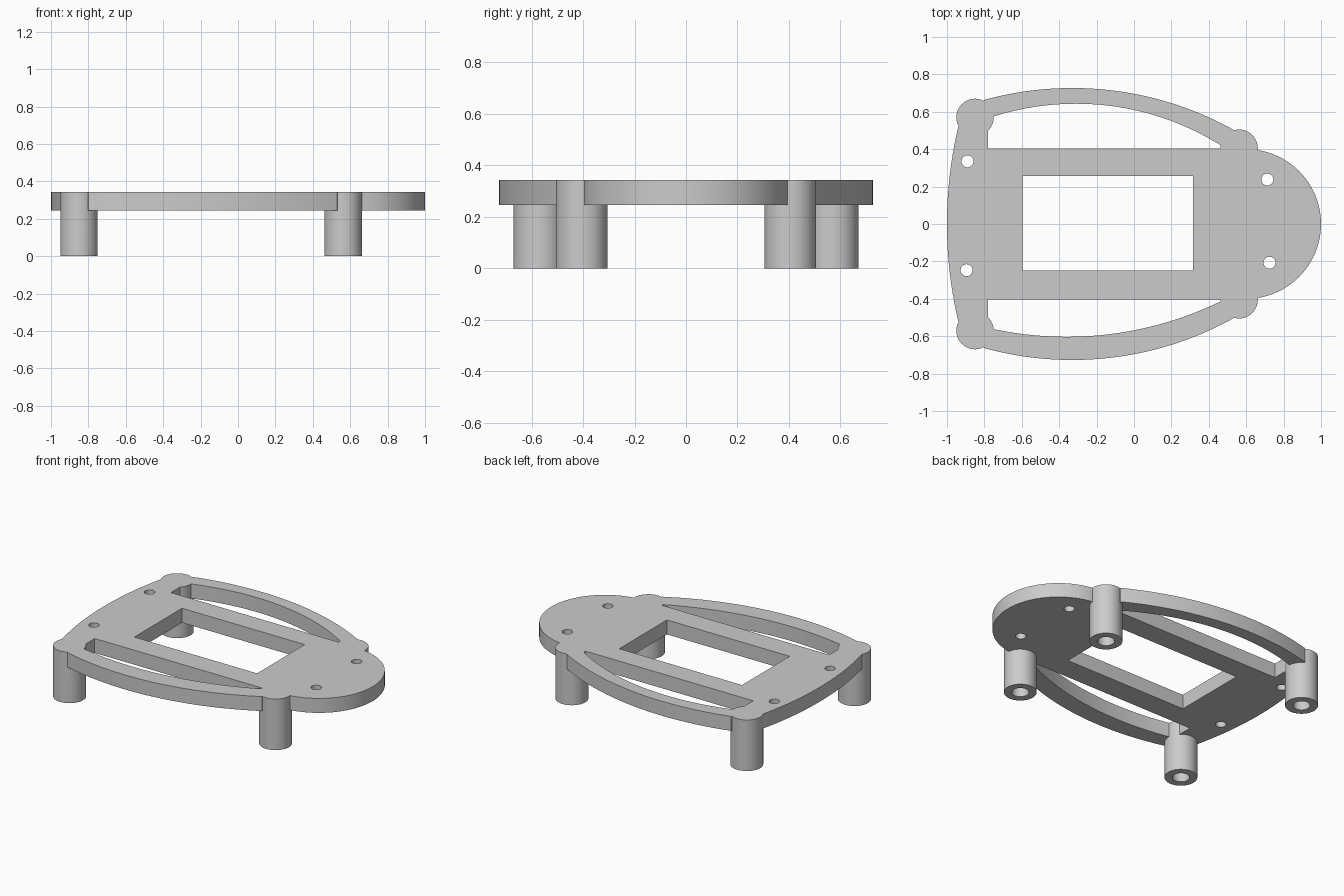
import bpy, bmesh
from math import sin, cos, pi, sqrt, radians

cube = bpy.data.objects.get("Cube")
if cube:
    bpy.data.objects.remove(cube, do_unlink=True)

BOTTOM, TOP = 0.245, 0.342
POST_R = 0.1

grey = bpy.data.materials.new("plain grey")
grey.use_nodes = True
grey.diffuse_color = (0.6, 0.6, 0.6, 1)
grey.node_tree.nodes["Principled BSDF"].inputs["Base Color"].default_value = (0.6, 0.6, 0.6, 1)


def prism(name, points, z0, z1):
    """Closed solid between z0 and z1 with outward normals."""
    area = sum(ax * by - bx * ay for (ax, ay), (bx, by) in zip(points, points[1:] + points[:1]))
    if area < 0:
        points = points[::-1]
    bm = bmesh.new()
    low = [bm.verts.new((x, y, z0)) for x, y in points]
    high = [bm.verts.new((x, y, z1)) for x, y in points]
    bm.faces.new(low[::-1])
    bm.faces.new(high)
    for i in range(len(points)):
        bm.faces.new((low[i - 1], low[i], high[i], high[i - 1]))
    bm.normal_update()
    mesh = bpy.data.meshes.new(name)
    bm.to_mesh(mesh)
    bm.free()
    mesh.materials.append(grey)
    obj = bpy.data.objects.new(name, mesh)
    bpy.context.collection.objects.link(obj)
    return obj


def circle(x, y, r, n=48):
    return [(x + r * cos(2 * pi * i / n), y + r * sin(2 * pi * i / n)) for i in range(n)]


def bow(x0, x1, peak_x, peak_y, r, n=40):
    """Shallow arc with its highest point at (peak_x, peak_y)."""
    xs = [x0 + (x1 - x0) * i / n for i in range(n + 1)]
    return [(x, peak_y - r + sqrt(r * r - (x - peak_x) ** 2)) for x in xs]


def flip(points):
    return [(x, -y) for x, y in reversed(points)]


def combine(target, tool, operation):
    mod = target.modifiers.new(operation, "BOOLEAN")
    mod.operation, mod.solver, mod.object = operation, "EXACT", tool
    bpy.context.view_layer.objects.active = target
    bpy.ops.object.modifier_apply(modifier=mod.name)
    bpy.data.objects.remove(tool, do_unlink=True)


# Plate outline: bowed side rails, round nose, gently curved tail
rail = [(-0.85, 0.57)] + bow(-0.8, 0.53, -0.33, 0.727, 1.777) + [(0.56, 0.42)]
nose = [(0.6 + 0.4 * sin(pi * i / 48), 0.4 * cos(pi * i / 48)) for i in range(49)]
tail = []
for i in range(33):
    y = -0.54 + 1.08 * i / 32
    tail.append((-1 + 2.27 - sqrt(2.27 ** 2 - y * y), y))
frame = prism("frame_plate", rail + nose + flip(rail) + tail, BOTTOM, TOP)

# Side slots and the rectangular window
LOW, HIGH = BOTTOM - 0.05, TOP + 0.05
slot_base = [(0.465, 0.403), (-0.78, 0.403)]
left_slot = slot_base + bow(-0.78, 0.465, -0.31, 0.643, 1.457)
right_slot = flip(slot_base + bow(-0.78, 0.465, -0.36, 0.603, 1.885))
window = [(-0.595, -0.248), (0.315, -0.248), (0.315, 0.257), (-0.595, 0.257)]
for outline in (left_slot, right_slot, window):
    combine(frame, prism("opening_cutter", outline, LOW, HIGH), "DIFFERENCE")

# Screw holes
for x, y in ((-0.89, 0.335), (-0.895, -0.247), (0.713, 0.238), (0.725, -0.207)):
    combine(frame, prism("screw_cutter", circle(x, y, 0.032, 32), LOW, HIGH), "DIFFERENCE")

# Corner posts with blind bores from below
posts = [(x, side * y) for x, y in ((-0.85, 0.57), (0.562, 0.405)) for side in (1, -1)]
for x, y in posts:
    combine(frame, prism("post", circle(x, y, POST_R), 0, TOP), "UNION")
for x, y in posts:
    combine(frame, prism("bore_cutter", circle(x, y, 0.052, 32), -0.05, BOTTOM - 0.005), "DIFFERENCE")

# Smooth curved walls, crisp edges
bpy.ops.object.select_all(action="DESELECT")
frame.select_set(True)
bpy.context.view_layer.objects.active = frame
bpy.ops.object.shade_smooth_by_angle(angle=radians(25))
